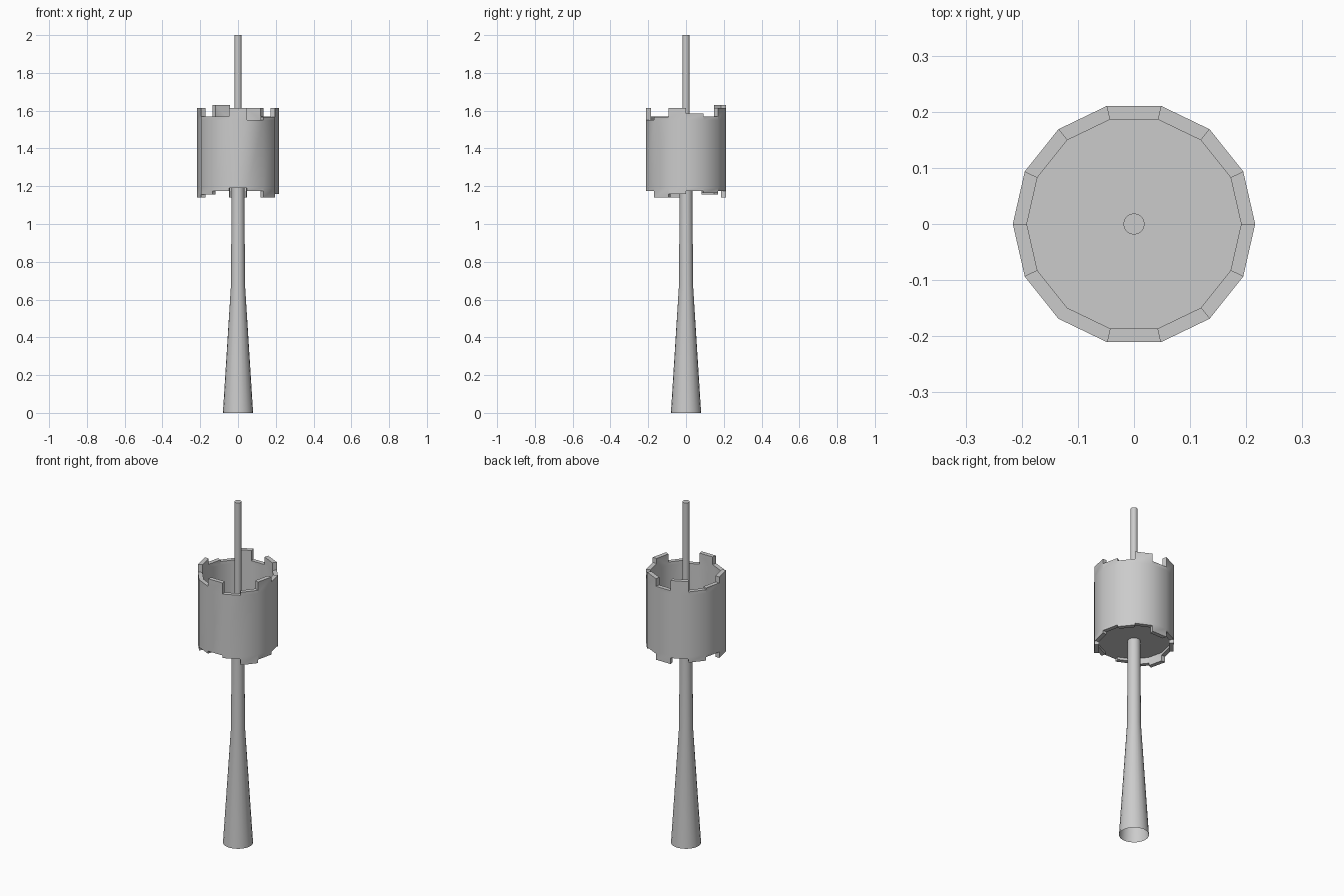
import bpy, bmesh
from math import cos, sin, pi

if "Cube" in bpy.data.objects:
    bpy.data.objects.remove(bpy.data.objects["Cube"])

SIDES = 14
R_OUT, R_IN = 0.216, 0.191
FLOOR, BAND_TOP = 1.19, 1.55

# plank ends, counter-clockwise from +x
TOPS = [1.585, 1.57, 1.615, 1.57, 1.63, 1.57, 1.58,
        1.615, 1.57, 1.57, 1.615, 1.55, 1.567, 1.615]
BOTTOMS = [1.175, 1.165, 1.175, 1.14, 1.175, 1.155, 1.175,
           1.14, 1.155, 1.175, 1.19, 1.175, 1.14, 1.16]


def finish(bm, name):
    bmesh.ops.remove_doubles(bm, verts=bm.verts, dist=0.0005)
    bmesh.ops.recalc_face_normals(bm, faces=bm.faces)
    mesh = bpy.data.meshes.new(name)
    bm.to_mesh(mesh)
    bm.free()
    ob = bpy.data.objects.new(name, mesh)
    bpy.context.collection.objects.link(ob)
    bpy.ops.object.select_all(action='DESELECT')
    ob.select_set(True)
    bpy.context.view_layer.objects.active = ob
    bpy.ops.object.shade_smooth_by_angle(angle=pi / 6)
    return ob


def point(r, i, z, n=SIDES):
    a = 2 * pi * i / n
    return (r * cos(a), r * sin(a), z)


def face(bm, pts):
    bm.faces.new([bm.verts.new(p) for p in pts])


def lathe(name, profile, n, cap_top=False):
    bm = bmesh.new()
    for (r0, z0), (r1, z1) in zip(profile, profile[1:]):
        for i in range(n):
            face(bm, [point(r0, i, z0, n), point(r0, i + 1, z0, n),
                      point(r1, i + 1, z1, n), point(r1, i, z1, n)])
    if cap_top:
        r, z = profile[-1]
        face(bm, [point(r, i, z, n) for i in range(n)])
    return finish(bm, name)


# drum wall: uneven planks around a continuous band
bm = bmesh.new()
for k in range(SIDES):
    levels = [BOTTOMS[k], FLOOR, BAND_TOP, TOPS[k]]
    for r in (R_OUT, R_IN):
        for a, b in zip(levels, levels[1:]):
            if b - a > 0.001:
                face(bm, [point(r, k, a), point(r, k + 1, a),
                          point(r, k + 1, b), point(r, k, b)])
    for z in (BOTTOMS[k], TOPS[k]):
        face(bm, [point(R_OUT, k, z), point(R_OUT, k + 1, z),
                  point(R_IN, k + 1, z), point(R_IN, k, z)])
    # steps between neighbouring planks
    for ends in (TOPS, BOTTOMS):
        a, b = sorted((ends[k - 1], ends[k]))
        if b - a > 0.001:
            face(bm, [point(R_OUT, k, a), point(R_IN, k, a),
                      point(R_IN, k, b), point(R_OUT, k, b)])
finish(bm, "basket_wall")

# basket floor
bm = bmesh.new()
face(bm, [point(R_IN, i, FLOOR) for i in range(SIDES)])
finish(bm, "basket_floor")

# tapered post (open underneath) and the thin mast above
lathe("post", [(0.08, 0), (0.037, 0.68), (0.034, FLOOR)], 20)
lathe("mast", [(0.019, FLOOR), (0.019, 2.0)], 16, cap_top=True)
